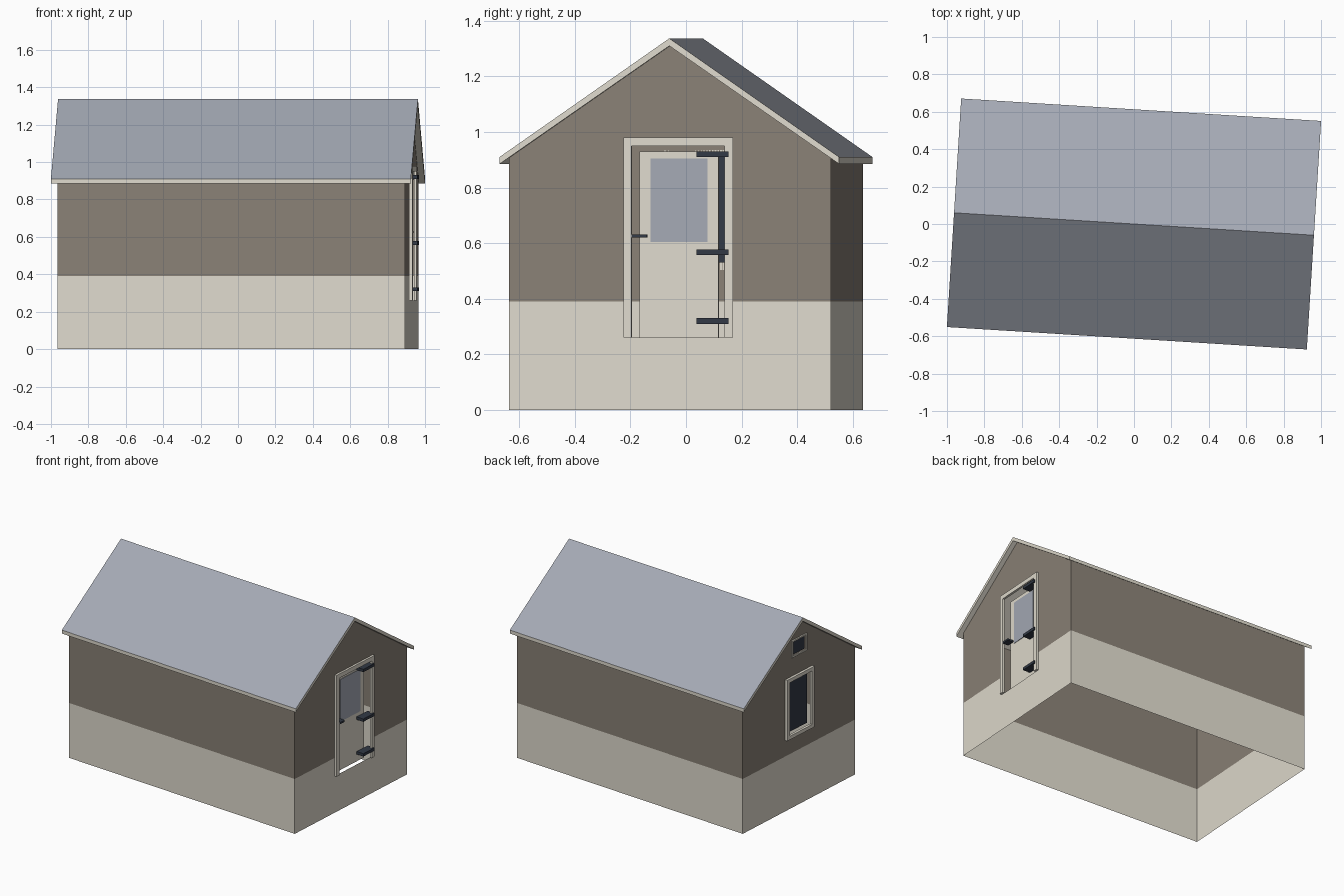
import bpy, bmesh, math

cube = bpy.data.objects.get("Cube")
if cube:
    bpy.data.objects.remove(cube, do_unlink=True)

TURN = math.radians(-3.57)        # the whole building is turned slightly
END, SIDE = 0.93, 0.58            # half length and half width of the walls
BAND = 0.39                       # top of the pale lower wall
DOOR = (-0.137, 0.198, 0.26, 0.95)      # openings: y0, y1, z0, z1
WINDOW = (-0.115, 0.115, 0.53, 0.91)
ATTIC = (-0.068, 0.068, 1.08, 1.18)


def material(name, rgb):
    lin = [((c / 255 + 0.055) / 1.055) ** 2.4 for c in rgb] + [1]
    m = bpy.data.materials.new(name)
    m.use_nodes = True
    m.diffuse_color = lin
    bsdf = m.node_tree.nodes["Principled BSDF"]
    bsdf.inputs["Base Color"].default_value = lin
    bsdf.inputs["Roughness"].default_value = 0.8
    return m


cream = material("cream", (224, 219, 206))
brown = material("taupe brown", (138, 129, 118))
slate = material("slate grey", (165, 170, 181))
navy = material("dark navy", (50, 57, 69))


def finish(name, bm, *mats):
    mesh = bpy.data.meshes.new(name)
    bm.to_mesh(mesh)
    bm.free()
    for m in mats:
        mesh.materials.append(m)
    ob = bpy.data.objects.new(name, mesh)
    ob.rotation_euler.z = TURN
    bpy.context.collection.objects.link(ob)
    return ob


def prism(profile, half):
    """Extrude a closed (y, z) profile along x."""
    bm = bmesh.new()
    face = bm.faces.new([bm.verts.new((-half, y, z)) for y, z in profile])
    out = bmesh.ops.extrude_face_region(bm, geom=[face], use_keep_orig=True)
    moved = [v for v in out["geom"] if isinstance(v, bmesh.types.BMVert)]
    bmesh.ops.translate(bm, verts=moved, vec=(2 * half, 0, 0))
    bmesh.ops.recalc_face_normals(bm, faces=bm.faces)
    return bm


def add_box(bm, x0, x1, y0, y1, z0, z1):
    made = bmesh.ops.create_cube(bm, size=1)["verts"]
    bmesh.ops.scale(bm, verts=made, vec=(abs(x1 - x0), y1 - y0, z1 - z0))
    bmesh.ops.translate(bm, verts=made,
                        vec=((x0 + x1) / 2, (y0 + y1) / 2, (z0 + z1) / 2))


def box(name, mat, *limits):
    bm = bmesh.new()
    add_box(bm, *limits)
    return finish(name, bm, mat)


def frame(name, end, opening, width, depth, sill):
    """Trim around an opening on the wall at x = end."""
    y0, y1, z0, z1 = opening
    x0, x1 = end, end + math.copysign(depth, end)
    low = z0 - width if sill else z0
    bm = bmesh.new()
    add_box(bm, x0, x1, y0 - width, y0, low, z1 + width)
    add_box(bm, x0, x1, y1, y1 + width, low, z1 + width)
    add_box(bm, x0, x1, y0, y1, z1, z1 + width)
    if sill:
        add_box(bm, x0, x1, y0, y1, low, z0)
    return finish(name, bm, cream)


# Walls: open-bottomed shell, cut along the openings and the colour band
bm = prism([(-SIDE, 0), (SIDE, 0), (SIDE, 0.907), (0, 1.31), (-SIDE, 0.907)], END)
open_faces = [f for f in bm.faces if abs(f.normal.z) > 0.5]
bmesh.ops.delete(bm, geom=open_faces, context="FACES")
openings = [(1, DOOR), (-1, WINDOW), (-1, ATTIC)]


def cut(co, normal, faces):
    edges = {e for f in faces for e in f.edges}
    verts = {v for f in faces for v in f.verts}
    bmesh.ops.bisect_plane(bm, geom=[*faces, *edges, *verts],
                           plane_co=co, plane_no=normal)


cut((0, 0, BAND), (0, 0, 1), bm.faces[:])
for sign, (y0, y1, z0, z1) in openings:
    for co, normal in (((0, y0, 0), (0, 1, 0)), ((0, y1, 0), (0, 1, 0)),
                       ((0, 0, z0), (0, 0, 1)), ((0, 0, z1), (0, 0, 1))):
        cut(co, normal, [f for f in bm.faces if f.normal.x * sign > 0.5])
holes = []
for f in bm.faces:
    c = f.calc_center_median()
    f.material_index = 1 if c.z > BAND else 0
    for sign, (y0, y1, z0, z1) in openings:
        if f.normal.x * sign > 0.5 and y0 < c.y < y1 and z0 < c.z < z1:
            holes.append(f)
bmesh.ops.delete(bm, geom=holes, context="FACES")
finish("walls", bm, cream, brown)

# Roof: folded slab, slate on top and cream on the edges and underside
bm = prism([(-0.612, 0.885), (0, 1.31), (0.612, 0.885),
            (0.612, 0.91), (0, 1.337), (-0.612, 0.91)], 0.964)
for f in bm.faces:
    f.material_index = 1 if f.normal.z > 0.5 else 0
finish("roof", bm, cream, slate)

# Door: leaf set back in its opening, with pane, hinges and handle
frame("door_frame", END, DOOR, 0.03, 0.015, False)
box("door_leaf", cream, 0.88, 0.90, -0.112, 0.173, 0.26, 0.93)
box("door_pane", slate, 0.90, 0.903, -0.072, 0.133, 0.605, 0.905)
for i, z in enumerate((0.32, 0.567, 0.92)):
    box(f"door_hinge_{i + 1}", navy, 0.90, 0.955, 0.097, 0.213, z - 0.01, z + 0.01)
box("door_handle", navy, 0.90, 0.945, -0.137, -0.082, 0.62, 0.632)

# Window and attic window on the opposite end
frame("window_frame", -END, WINDOW, 0.026, 0.018, True)
box("window_pane", navy, -0.905, -0.90, *WINDOW)
frame("attic_window_frame", -END, ATTIC, 0.01, 0.01, True)
box("attic_window_pane", navy, -0.923, -0.918, *ATTIC)
